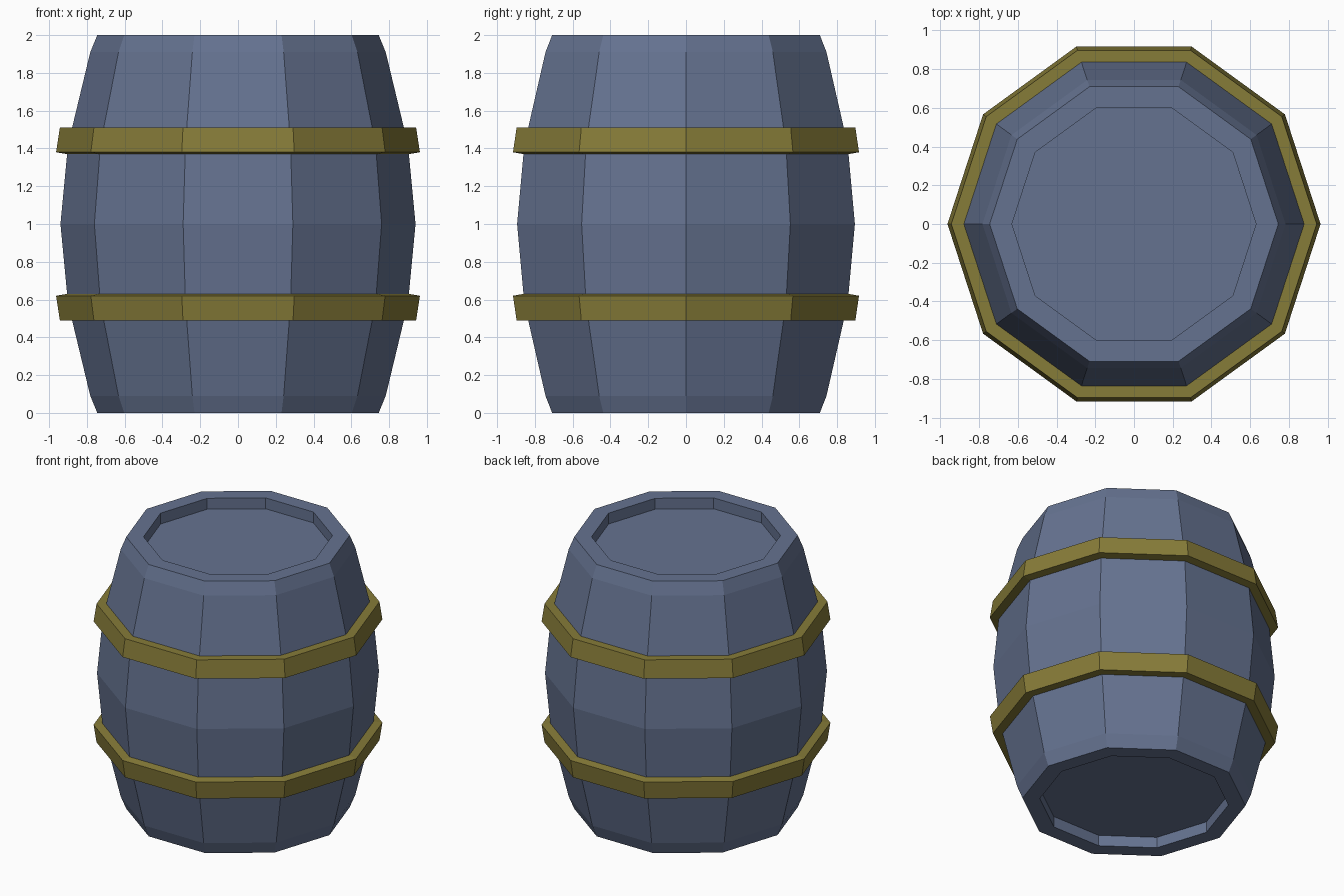
import bpy, bmesh
from math import cos, sin, pi

if "Cube" in bpy.data.objects:
    bpy.data.objects.remove(bpy.data.objects["Cube"])

SIDES = 10

def material(name, color):
    m = bpy.data.materials.new(name)
    m.diffuse_color = (*color, 1)
    m.use_nodes = True
    m.node_tree.nodes["Principled BSDF"].inputs["Base Color"].default_value = m.diffuse_color
    return m

def lathe(name, profile, mat, closed=False):
    """Ten-sided ring stack from (corner radius, z) points; open profiles get end caps."""
    bm = bmesh.new()
    rings = [[bm.verts.new((r * cos(2 * pi * i / SIDES), r * sin(2 * pi * i / SIDES), z))
              for i in range(SIDES)] for r, z in profile]
    pairs = list(zip(rings, rings[1:]))
    if closed:
        pairs.append((rings[-1], rings[0]))
    else:
        bm.faces.new(rings[0])
        bm.faces.new(rings[-1])
    for a, b in pairs:
        for i in range(SIDES):
            j = (i + 1) % SIDES
            bm.faces.new((a[i], a[j], b[j], b[i]))
    bmesh.ops.recalc_face_normals(bm, faces=bm.faces)
    me = bpy.data.meshes.new(name)
    bm.to_mesh(me)
    bm.free()
    me.materials.append(mat)
    ob = bpy.data.objects.new(name, me)
    bpy.context.collection.objects.link(ob)
    return ob

wood = material("slate_wood", (0.13, 0.17, 0.28))
metal = material("olive_metal", (0.24, 0.20, 0.04))

# Bulging body with recessed lids, mirrored about mid-height
lower = [(0.63, 0.08), (0.63, 0), (0.745, 0), (0.782, 0.09), (0.90, 0.58)]
upper = [(r, 2 - z) for r, z in reversed(lower)]
lathe("barrel_body", lower + [(0.94, 1.0)] + upper, wood)

# Two tapered hoops, the lower one a mirror of the upper
hoop = [(0.905, 1.37), (0.963, 1.38), (0.943, 1.51), (0.875, 1.51)]
lathe("upper_hoop", hoop, metal, closed=True)
lathe("lower_hoop", [(r, 2 - z) for r, z in hoop], metal, closed=True)
